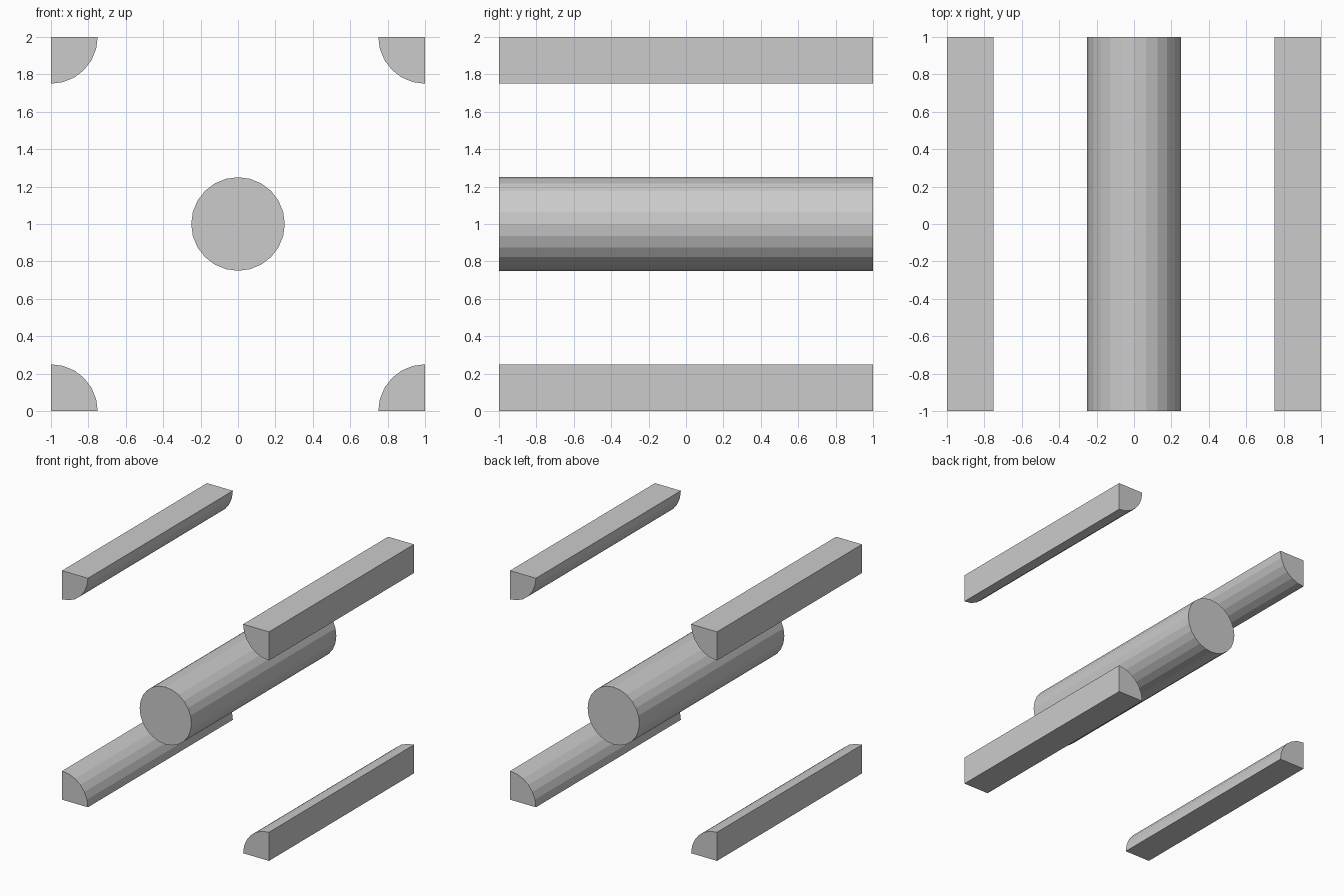
import bpy, bmesh
from math import sin, cos, radians

if "Cube" in bpy.data.objects:
    bpy.data.objects.remove(bpy.data.objects["Cube"])

RADIUS, HALF_LENGTH, STEP = 0.25, 1.0, 15


def rod(name, profile):
    """Extrude an x/z profile along y into a closed, flat-shaded solid."""
    bm = bmesh.new()
    face = bm.faces.new([bm.verts.new((x, -HALF_LENGTH, z)) for x, z in profile])
    new = bmesh.ops.extrude_face_region(bm, geom=[face], use_keep_orig=True)["geom"]
    verts = [v for v in new if isinstance(v, bmesh.types.BMVert)]
    bmesh.ops.translate(bm, verts=verts, vec=(0, 2 * HALF_LENGTH, 0))
    bmesh.ops.recalc_face_normals(bm, faces=bm.faces)
    mesh = bpy.data.meshes.new(name)
    bm.to_mesh(mesh)
    bm.free()
    obj = bpy.data.objects.new(name, mesh)
    bpy.context.collection.objects.link(obj)
    return obj


def arc(cx, cz, start, end):
    return [(cx + RADIUS * cos(radians(a)), cz + RADIUS * sin(radians(a)))
            for a in range(start, end, STEP)]


# Full round rod through the middle
rod("centre_rod", arc(0, 1, 0, 360))

# Quarter rods along the four long edges, arcs facing inward
corners = [("lower_left", -1, 0, 0), ("lower_right", 1, 0, 90),
           ("upper_right", 1, 2, 180), ("upper_left", -1, 2, 270)]
for label, x, z, start in corners:
    rod(label + "_quarter_rod", [(x, z)] + arc(x, z, start, start + 90 + STEP))
